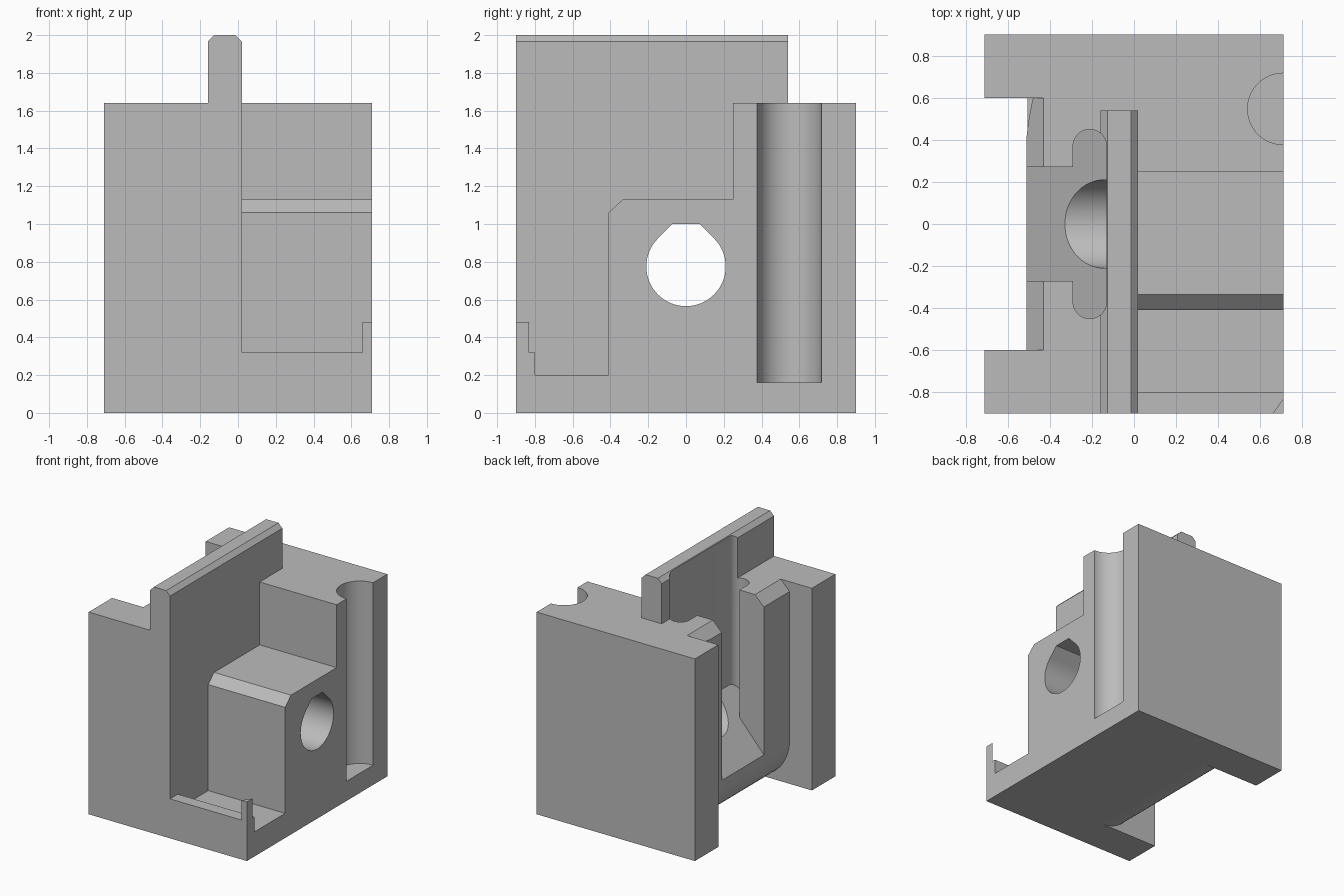
import bpy, bmesh, math

cube = bpy.data.objects.get("Cube")
if cube:
    bpy.data.objects.remove(cube, do_unlink=True)

grey = bpy.data.materials.new("plain_grey")
grey.use_nodes = True
grey.diffuse_color = (0.5, 0.5, 0.5, 1)
grey.node_tree.nodes["Principled BSDF"].inputs["Base Color"].default_value = (0.5, 0.5, 0.5, 1)

# Ways to place a 2D outline (u, v) swept along a depth w
ALONG = {
    "x": lambda u, v, w: (w, u, v),
    "y": lambda u, v, w: (u, w, v),
    "z": lambda u, v, w: (u, v, w),
}


def prism(name, outline, axis, start, end):
    """Sweep a closed outline along one axis. start may be a function of (u, v)."""
    low = start if callable(start) else (lambda u, v: start)
    bm = bmesh.new()
    a = [bm.verts.new(ALONG[axis](u, v, low(u, v))) for u, v in outline]
    b = [bm.verts.new(ALONG[axis](u, v, end)) for u, v in outline]
    bm.faces.new(a)
    bm.faces.new(b)
    for i in range(len(a)):
        j = (i + 1) % len(a)
        bm.faces.new((a[i], a[j], b[j], b[i]))
    bmesh.ops.recalc_face_normals(bm, faces=bm.faces)
    mesh = bpy.data.meshes.new(name)
    bm.to_mesh(mesh)
    bm.free()
    mesh.materials.append(grey)
    ob = bpy.data.objects.new(name, mesh)
    bpy.context.collection.objects.link(ob)
    return ob


def arc(cu, cv, ru, rv, a0, a1, n):
    steps = [math.radians(a0 + (a1 - a0) * i / n) for i in range(n + 1)]
    return [(cu + ru * math.cos(t), cv + rv * math.sin(t)) for t in steps]


def box(u0, u1, v0, v1):
    return [(u0, v0), (u1, v0), (u1, v1), (u0, v1)]


def cut(target, cutter):
    mod = target.modifiers.new("cut", 'BOOLEAN')
    mod.operation = 'DIFFERENCE'
    mod.solver = 'EXACT'
    mod.object = cutter
    bpy.context.view_layer.update()
    deps = bpy.context.evaluated_depsgraph_get()
    mesh = bpy.data.meshes.new_from_object(target.evaluated_get(deps))
    target.modifiers.remove(mod)
    target.data = mesh
    bpy.data.objects.remove(cutter, do_unlink=True)


# Block with the chamfered upright ridge
TOP = 1.64
body = prism("body", [
    (-0.71, 0), (0.71, 0), (0.71, TOP), (0.02, TOP), (0.02, 1.965), (-0.015, 2),
    (-0.125, 2), (-0.16, 1.965), (-0.16, TOP), (-0.71, TOP)], "y", -0.9, 0.9)

# Ridge stops short of the back
cut(body, prism("ridge_end_cutter", box(-0.3, 0.2, TOP, 2.2), "y", 0.54, 1.0))

# Stepped side with the front tray
cut(body, prism("step_cutter", [
    (-1, 0.32), (-0.8, 0.32), (-0.8, 0.2), (-0.41, 0.2), (-0.41, 1.06), (-0.335, 1.13),
    (0.25, 1.13), (0.25, 2.2), (-1, 2.2)], "x", 0.02, 0.9))

# Half-round groove near the back corner
cut(body, prism("groove_cutter", arc(0.71, 0.547, 0.17, 0.17, 0, 355, 71), "z", 0.16, 1.9))

# Recess between the arms: top chamfer and rounded lower edge
cut(body, prism("recess_cutter",
    [(-0.9, -0.1), (-0.18, -0.1)]
    + arc(-0.18, 0.36, 0.33, 0.36, 270, 180, 20)
    + [(-0.51, 1.56), (-0.43, TOP), (-0.43, 1.9), (-0.9, 1.9)], "y", -0.6, 0.6))

# Slight inward bend of the recess wall at the back
cut(body, prism("bend_cutter", [
    (-0.9, 0.36), (-0.513, 0.36), (-0.51, 0.42), (-0.503, 0.48), (-0.493, 0.54),
    (-0.48, 0.6), (-0.9, 0.6)], "z", 0.3, 1.9))

# T-shaped slot with a sloping floor
half = [(-0.9, -0.27), (-0.29, -0.27)] + arc(-0.21, -0.37, 0.08, 0.08, 180, 360, 18)
slot = half + [(x, -y) for x, y in reversed(half)]
cut(body, prism("slot_cutter", slot, "z", lambda x, y: 0.36 + 1.13 * (x + 0.51), 2.2))

# Cross hole with a flattened peak
cut(body, prism("hole_cutter",
    arc(0, 0.775, 0.21, 0.21, 135, 405, 48) + [(0.072, 1.0), (-0.072, 1.0)],
    "x", -0.85, 0.9))

# Small triangular post on the tray corner
post = prism("corner_post", [(0.66, -0.9), (0.71, -0.9), (0.71, -0.83)], "z", 0.32, 0.48)

bpy.ops.object.select_all(action='DESELECT')
for ob in (body, post):
    ob.select_set(True)
bpy.context.view_layer.objects.active = body
bpy.ops.object.shade_smooth_by_angle(angle=math.radians(25))
